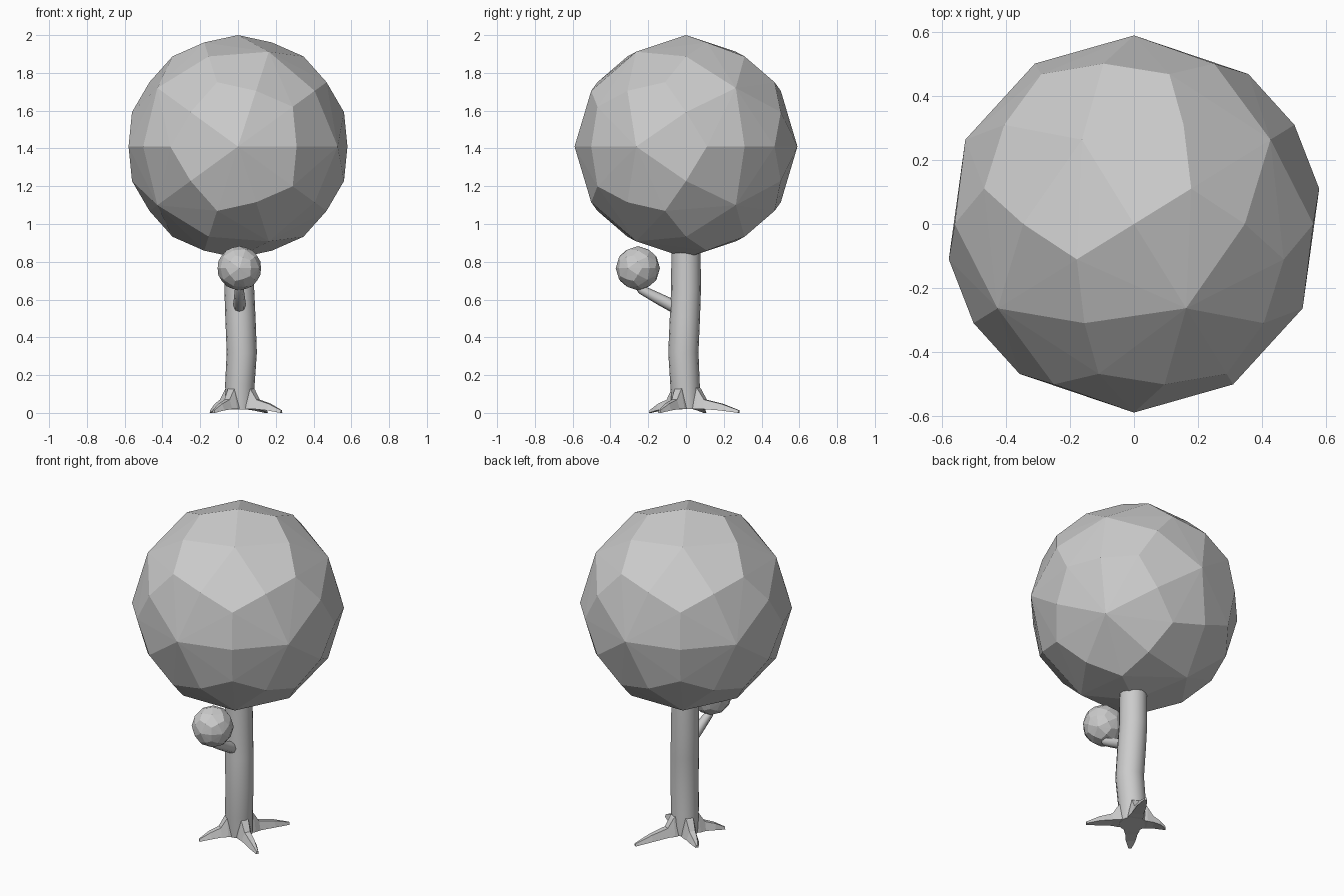
import bpy, bmesh, math
from mathutils import Vector, Matrix

if "Cube" in bpy.data.objects:
    bpy.data.objects.remove(bpy.data.objects["Cube"])


def finish(bm, name, smooth_angle=None):
    bmesh.ops.recalc_face_normals(bm, faces=bm.faces)
    if smooth_angle is not None:
        for f in bm.faces:
            f.smooth = True
        for e in bm.edges:
            if len(e.link_faces) == 2 and e.calc_face_angle(0) > math.radians(smooth_angle):
                e.smooth = False
    me = bpy.data.meshes.new(name)
    bm.to_mesh(me)
    bm.free()
    ob = bpy.data.objects.new(name, me)
    bpy.context.collection.objects.link(ob)
    return ob


def foliage(name, center, radius):
    """Ball of twelve domed pentagons with hard seams between them."""
    bm = bmesh.new()
    bmesh.ops.create_icosphere(bm, subdivisions=1, radius=1)
    domes = set(bm.verts)
    bmesh.ops.bisect_edges(bm, edges=bm.edges[:], cuts=1)
    bmesh.ops.poke(bm, faces=bm.faces[:])
    for v in bm.verts:
        v.co = v.co.normalized() * radius
    for e in bm.edges:
        e.smooth = any(v in domes for v in e.verts)
    for f in bm.faces:
        f.smooth = True
    bmesh.ops.transform(bm, verts=bm.verts,
                        matrix=Matrix.Translation(center) @ Matrix.Rotation(math.pi / 2, 4, 'X'))
    return finish(bm, name)


def loft(bm, rings):
    loops = [[bm.verts.new(p) for p in r] for r in rings]
    n = len(loops[0])
    for a, b in zip(loops, loops[1:]):
        for i in range(n):
            j = (i + 1) % n
            bm.faces.new((a[i], a[j], b[j], b[i]))
    bm.faces.new(loops[0][::-1])
    bm.faces.new(loops[-1])


def tube(name, path, sides):
    """Round limb along (x, y, z, radius) points."""
    pts = [Vector(p[:3]) for p in path]
    rings = []
    for i, p in enumerate(path):
        d = pts[min(i + 1, len(pts) - 1)] - pts[max(i - 1, 0)]
        q = Vector((0, 0, 1)).rotation_difference(d)
        rings.append([pts[i] + q @ Vector((p[3] * math.cos(t), p[3] * math.sin(t), 0))
                      for t in (2 * math.pi * k / sides for k in range(sides))])
    bm = bmesh.new()
    loft(bm, rings)
    return finish(bm, name, 50)


def root(name, tip):
    """Tapering ridge from the trunk out to a pointed tip."""
    base = Vector((0.01, 0, 0))
    d = Vector((tip[0], tip[1], 0)) - base
    length = d.length
    d.normalize()
    side = Vector((-d.y, d.x, 0))
    # distance out, half width, top width factor, bottom z, top z
    sections = [(0.04, 0.045, 0.5, 0.025, 0.16),
                (0.08, 0.042, 0.5, 0.02, 0.125),
                (0.115, 0.034, 0.5, 0.02, 0.07),
                (0.115 + (length - 0.115) * 0.5, 0.027, 0.5, 0.013, 0.048),
                (length, 0.009, 0.5, 0.0, 0.014)]
    rings = []
    for r, w, k, lo, hi in sections:
        c = base + d * r
        rings.append([c + side * s + Vector((0, 0, z)) for s, z in
                      ((-w, lo), (w, lo), (w * k, hi), (-w * k, hi))])
    bm = bmesh.new()
    loft(bm, rings)
    return finish(bm, name)


# Foliage
foliage("crown", (0, 0, 1.41), 0.59)
foliage("small_foliage", (0.007, -0.255, 0.766), 0.117)

# Trunk and side branch
tube("trunk", [(0.01, 0, 0.02, 0.075), (0.01, -0.005, 0.15, 0.078), (0.02, -0.014, 0.32, 0.08),
               (0.013, -0.006, 0.5, 0.08), (0.007, 0, 0.65, 0.079), (0.005, 0, 0.9, 0.077)], 16)
tube("branch", [(0.008, -0.02, 0.54, 0.034), (0.008, -0.13, 0.597, 0.031),
                (0.007, -0.235, 0.652, 0.024), (0.007, -0.26, 0.69, 0.022)], 8)

# Roots
for i, tip in enumerate([(0.15, 0.28), (-0.13, -0.19), (0.23, -0.14), (-0.145, 0.10)]):
    root(f"root_{i + 1}", tip)
